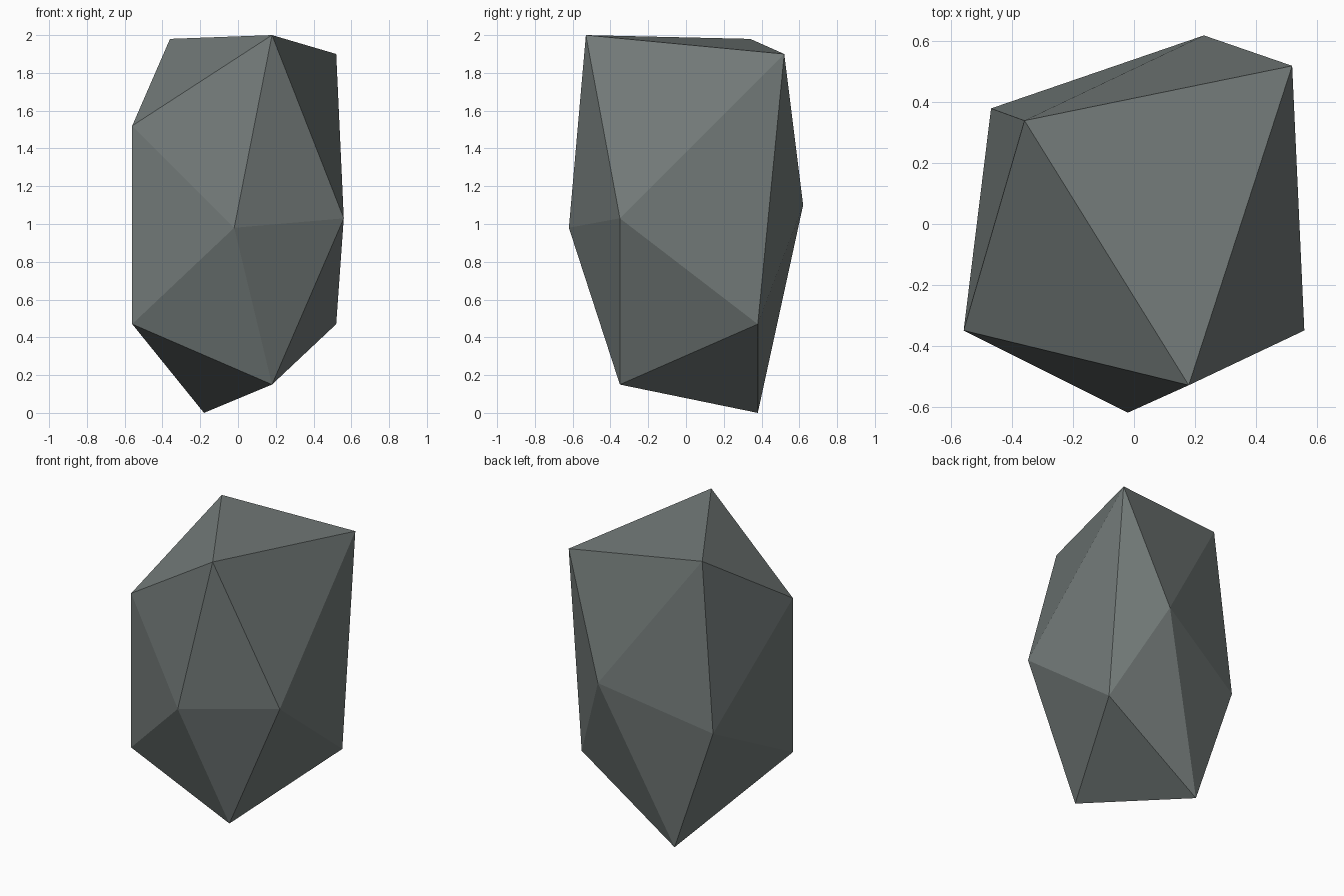
import bpy, bmesh

if "Cube" in bpy.data.objects:
    bpy.data.objects.remove(bpy.data.objects["Cube"])

# Corners of a stretched, irregular icosahedron (rock)
corners = {
    # top ridge
    "A": (0.18, -0.53, 2.00), "B": (-0.36, 0.34, 1.98),
    # shoulders
    "C": (0.52, 0.52, 1.90), "D": (-0.56, -0.35, 1.52),
    # waist
    "E": (-0.02, -0.62, 0.98), "F": (0.56, -0.35, 1.03),
    "K": (0.23, 0.62, 1.10), "L": (-0.47, 0.38, 0.85),
    # lower shoulders
    "G": (-0.56, -0.35, 0.47), "I": (0.52, 0.38, 0.47),
    # bottom ridge
    "H": (0.18, -0.35, 0.15), "J": (-0.18, 0.38, 0.00),
}
# Icosahedron facets
facets = ("ABC ABD ADE AEF AFC BCK BKL BLD DLG DGE "
          "EGH EHF FHI FIC CIK KIJ KJL LJG GJH HJI").split()

bm = bmesh.new()
verts = {name: bm.verts.new(co) for name, co in corners.items()}
for facet in facets:
    bm.faces.new([verts[c] for c in facet])
bmesh.ops.recalc_face_normals(bm, faces=bm.faces[:])

mesh = bpy.data.meshes.new("rock")
bm.to_mesh(mesh)
bm.free()

# Single stone colour, flat shaded
stone = bpy.data.materials.new("grey stone")
stone.diffuse_color = (0.17, 0.195, 0.19, 1.0)
stone.use_nodes = True
stone.node_tree.nodes["Principled BSDF"].inputs["Base Color"].default_value = stone.diffuse_color
mesh.materials.append(stone)

rock = bpy.data.objects.new("rock", mesh)
bpy.context.collection.objects.link(rock)
